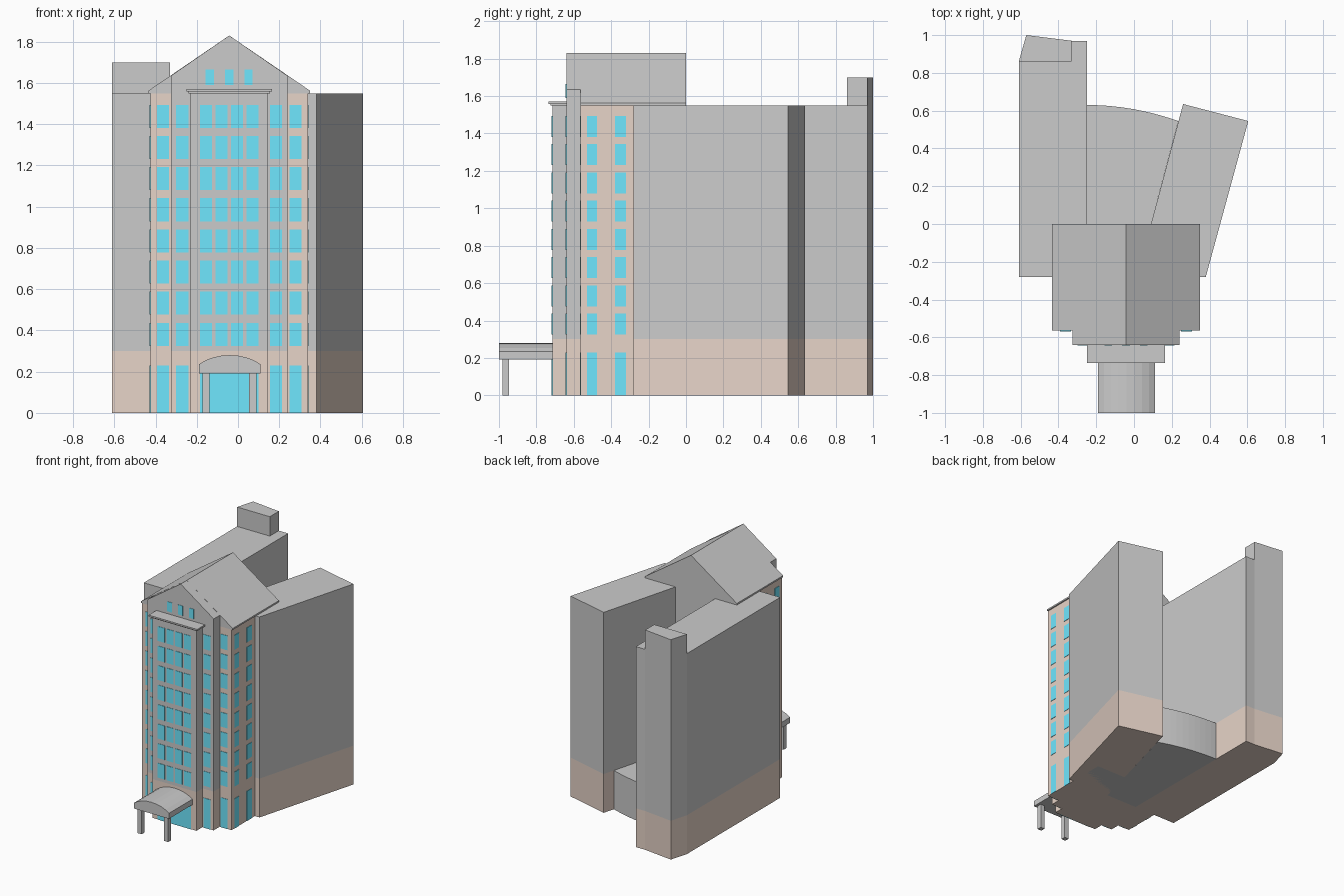
import bpy, bmesh
import math

if "Cube" in bpy.data.objects:
    bpy.data.objects.remove(bpy.data.objects["Cube"])


def material(name, rgb):
    m = bpy.data.materials.new(name)
    m.diffuse_color = (*rgb, 1)
    m.use_nodes = True
    m.node_tree.nodes["Principled BSDF"].inputs["Base Color"].default_value = m.diffuse_color
    return m


BRICK = material("brick", (0.8, 0.66, 0.58))
GLASS = material("glass", (0.16, 0.8, 1.0))


def finish(name, bm, mat=None):
    bmesh.ops.recalc_face_normals(bm, faces=bm.faces)
    me = bpy.data.meshes.new(name)
    bm.to_mesh(me)
    bm.free()
    ob = bpy.data.objects.new(name, me)
    bpy.context.collection.objects.link(ob)
    if mat:
        me.materials.append(mat)
    return ob


def extrude(name, pts, lo, hi, axis="z", mat=None):
    """Prism: plan (x, y) pulled along z, or elevation (x, z) pulled along y."""
    bm = bmesh.new()
    co = [(a, b, lo) if axis == "z" else (a, lo, b) for a, b in pts]
    face = bm.faces.new([bm.verts.new(c) for c in co])
    top = bmesh.ops.extrude_face_region(bm, geom=[face])["geom"]
    d = (0, 0, hi - lo) if axis == "z" else (0, hi - lo, 0)
    bmesh.ops.translate(bm, vec=d, verts=[v for v in top if isinstance(v, bmesh.types.BMVert)])
    return finish(name, bm, mat)


def box(name, x, y, z, mat=None):
    return extrude(name, [(x[0], y[0]), (x[1], y[0]), (x[1], y[1]), (x[0], y[1])], *z, mat=mat)


CX = -0.0425          # symmetry line of the front tower
H, BASE = 1.55, 0.30  # roof height, brick base height

# Wings: brick base with grey storeys above
left = [(-0.61, -0.28), (-0.25, -0.28), (-0.25, 0.97), (-0.33, 0.97), (-0.57, 1.0), (-0.61, 0.86)]
right = [(0.015, -0.28), (0.38, -0.28), (0.605, 0.545), (0.26, 0.635)]
for side, plan in (("left", left), ("right", right)):
    extrude(side + "_wing_base", plan, 0, BASE, mat=BRICK)
    extrude(side + "_wing", plan, BASE, H)

# Rooftop room on the left wing
extrude("roof_room", [(-0.61, 0.86), (-0.33, 0.86), (-0.33, 0.97), (-0.57, 1.0)], H, 1.70)

# Low rear hall with a curved back wall
arc = [(-0.25 + 0.485 * t / 10, 0.63 - 0.085 * (t / 10) ** 2) for t in range(11)]
extrude("rear_hall", [(-0.25, 0.0), (0.09, 0.0)] + arc[::-1], 0, BASE)

# Front tower: grey core, brick shoulders, gabled bay
box("tower_core", (-0.425, 0.34), (-0.28, 0), (0, H))
box("tower_shoulders", (-0.425, 0.34), (-0.565, -0.28), (0, H), BRICK)
box("gable_bay_base", (-0.325, 0.24), (-0.64, -0.565), (0, BASE), BRICK)
extrude("gable_bay", [(-0.325, BASE), (0.24, BASE), (0.24, 1.635), (CX, 1.83), (-0.325, 1.635)],
        -0.64, -0.565, "y")
extrude("gable_roof", [(-0.435, H), (0.35, H), (0.35, 1.562), (CX, 1.83), (-0.435, 1.562)],
        -0.565, 0, "y")

# Projecting centre bay and cornice
box("centre_bay_base", (-0.23, 0.145), (-0.715, -0.64), (0, BASE), BRICK)
box("centre_bay", (-0.23, 0.145), (-0.715, -0.64), (BASE, H))
box("cornice_trim", (-0.24, 0.155), (-0.725, -0.64), (H, 1.558))
box("cornice", (-0.25, 0.165), (-0.735, -0.64), (1.558, 1.57))

# Windows: thin panes on each face, mirrored about the tower's centre line
rows = [(0.325 + 0.151 * i, 0.437 + 0.151 * i) for i in range(8)]
tall = [(0, 0.23)]
T = 0.003


def panes(name, cells):
    bm = bmesh.new()
    for x, y, z in cells:
        r = bmesh.ops.create_cube(bm, size=1)["verts"]
        bmesh.ops.scale(bm, vec=(x[1] - x[0], y[1] - y[0], z[1] - z[0]), verts=r)
        bmesh.ops.translate(bm, vec=(sum(x) / 2, sum(y) / 2, sum(z) / 2), verts=r)
    finish(name, bm, GLASS)


def both(a, b):
    return [(CX + a, CX + b), (CX - b, CX - a)]


def front(xs, y, zs):
    return [(x, (y - T, y + T), z) for x in xs for z in zs]


panes("centre_windows", front(both(0.008, 0.067) + both(0.083, 0.142), -0.715, rows))
panes("bay_windows", front(both(0.197, 0.257), -0.64, rows + tall))
panes("shoulder_windows", front(both(0.292, 0.35), -0.565, rows + tall))
panes("gable_windows", front([(c - 0.02, c + 0.02) for c in (CX - 0.094, CX, CX + 0.094)],
                             -0.64, [(1.59, 1.665)]))
panes("side_windows", [((x - T, x + T), y, z) for x in (-0.425, 0.34)
                       for y in ((-0.53, -0.475), (-0.38, -0.32)) for z in rows + tall])
panes("entrance_glass", front([(-0.185, 0.10)], -0.715, tall))

# Arched entrance canopy on two posts
half = 0.15
curve = [(-0.04 + half * math.cos(a) / math.cos(math.radians(40)),
          0.235 + 0.045 * (math.sin(a) - math.sin(math.radians(40))) / (1 - math.sin(math.radians(40))))
         for a in (math.radians(40 + 100 * i / 8) for i in range(9))]
extrude("canopy", [(-0.04 - half, 0.192), (-0.04 + half, 0.192)] + curve, -1.0, -0.715, "y")
for side, x in (("left", -0.155), ("right", 0.072)):
    box(side + "_canopy_post", (x - 0.018, x + 0.018), (-0.982, -0.946), (0, 0.192))
